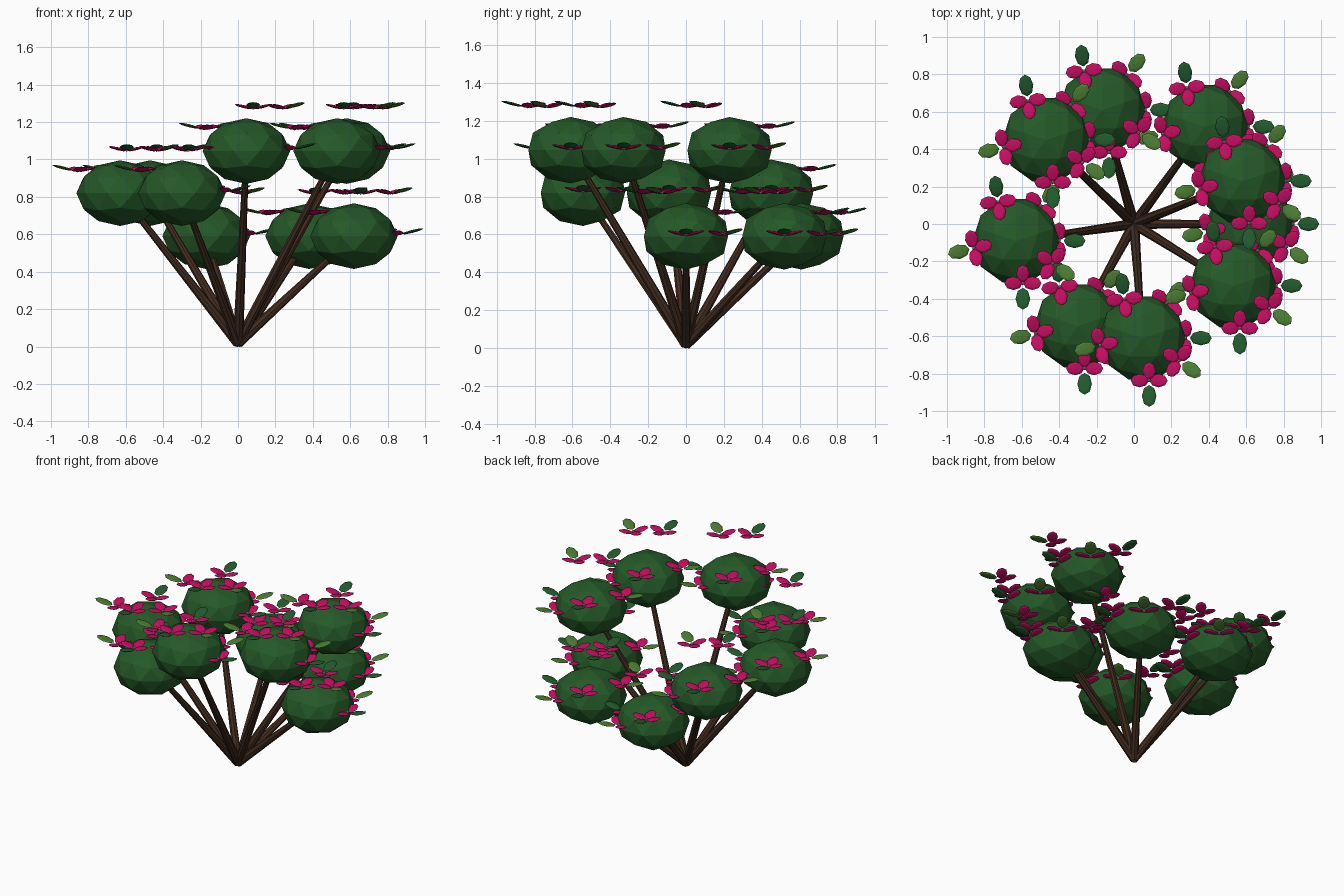
import bpy, bmesh, math
from mathutils import Matrix, Vector

if "Cube" in bpy.data.objects:
    bpy.data.objects.remove(bpy.data.objects["Cube"])


def material(name, rgb):
    m = bpy.data.materials.new(name)
    m.diffuse_color = (*rgb, 1)
    m.use_nodes = True
    m.node_tree.nodes["Principled BSDF"].inputs["Base Color"].default_value = m.diffuse_color
    return m


BARK = material("brown bark", (0.055, 0.025, 0.014))
FOLIAGE = material("deep green", (0.018, 0.100, 0.021))
PETAL = material("magenta", (0.560, 0.004, 0.120))
LEAF_DARK = material("dark leaf green", (0.016, 0.105, 0.027))
LEAF_LIGHT = material("light leaf green", (0.070, 0.205, 0.032))
CENTRE = material("pale grey", (0.45, 0.42, 0.40))

# Foliage clump centres, three per height level
CLUMPS = [
    (0.045, -0.61, 1.045), (0.53, -0.33, 1.045), (0.58, 0.23, 1.045),
    (-0.63, -0.09, 0.82), (-0.30, -0.545, 0.82), (-0.47, 0.45, 0.82),
    (0.62, 0.0, 0.59), (0.38, 0.52, 0.59), (-0.17, 0.61, 0.59),
]
# Flower ring: angle, leaf heading, height above clump centre
FLOWERS = [(0, 0, 0.01), (55, 50, 0.01), (115, 97, 0.12),
           (190, 193, 0.12), (279, 270, 0.23), (328, 325, 0.23)]
RING_RADIUS = 0.23


def finish(bm, name, mats):
    me = bpy.data.meshes.new(name)
    bm.to_mesh(me)
    bm.free()
    for m in mats:
        me.materials.append(m)
    ob = bpy.data.objects.new(name, me)
    bpy.context.collection.objects.link(ob)
    return ob


def add_blade(bm, base, heading, start, length, width, pitch, index):
    """Thin faceted oval that rises outward from a flower centre."""
    mat = (base @ Matrix.Rotation(heading, 4, 'Z')
           @ Matrix.Rotation(-pitch, 4, 'Y')
           @ Matrix.Translation((start + length / 2, 0, 0))
           @ Matrix.Diagonal((length / 2, width / 2, 0.008, 1)))
    verts = bmesh.ops.create_uvsphere(bm, u_segments=8, v_segments=4,
                                      radius=1, matrix=mat)["verts"]
    for f in {f for v in verts for f in v.link_faces}:
        f.material_index = index


def make_flowers(name, centre):
    bm = bmesh.new()
    for i, (angle, heading, height) in enumerate(FLOWERS):
        a = math.radians(angle)
        pos = Vector(centre) + Vector((RING_RADIUS * math.cos(a),
                                       RING_RADIUS * math.sin(a), height - 0.005))
        base = Matrix.Translation(pos) @ Matrix.Rotation(math.radians(heading), 4, 'Z')
        # Leaf on the outer side, three petals on the other sides
        add_blade(bm, base, 0, 0.025, 0.12, 0.078, math.radians(14), 1 + i % 2)
        for k in (1, 2, 3):
            add_blade(bm, base, k * math.pi / 2, 0.002, 0.10, 0.072,
                      math.radians(14), 0)
        # Small flower centre
        verts = bmesh.ops.create_icosphere(
            bm, subdivisions=1, radius=0.010,
            matrix=Matrix.Translation(pos + Vector((0, 0, 0.006))))["verts"]
        for f in {f for v in verts for f in v.link_faces}:
            f.material_index = 3
    finish(bm, name, [PETAL, LEAF_DARK, LEAF_LIGHT, CENTRE])


def make_clump(name, centre):
    bm = bmesh.new()
    mat = (Matrix.Translation(centre) @ Matrix.Diagonal((1, 1, 0.75, 1))
           @ Matrix.Rotation(math.pi / 2, 4, 'Z'))
    bmesh.ops.create_icosphere(bm, subdivisions=2, radius=0.234, matrix=mat)
    finish(bm, name, [FOLIAGE])


def make_branch(name, tip):
    start = Vector((0, 0, 0.018))
    d = Vector(tip) - start
    mat = Matrix.Translation(start + d / 2) @ d.to_track_quat('Z', 'Y').to_matrix().to_4x4()
    bm = bmesh.new()
    bmesh.ops.create_cone(bm, cap_ends=True, segments=8, radius1=0.028,
                          radius2=0.015, depth=d.length, matrix=mat)
    finish(bm, name, [BARK])


for n, c in enumerate(CLUMPS, 1):
    make_branch(f"branch_{n}", c)
    make_clump(f"foliage_{n}", c)
    make_flowers(f"flowers_{n}", c)
